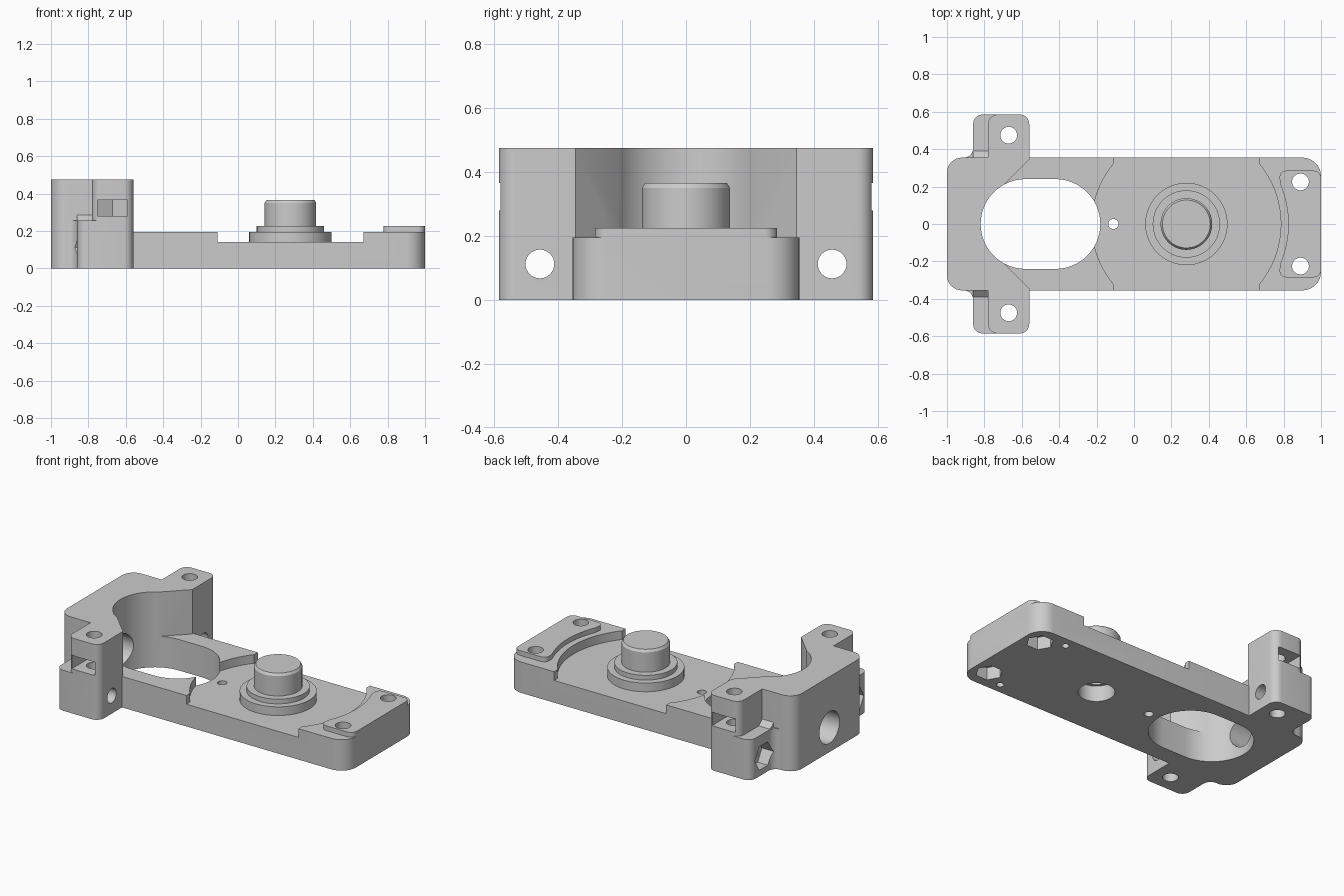
import bpy, bmesh, math
from mathutils import Vector

cube = bpy.data.objects.get("Cube")
if cube:
    bpy.data.objects.remove(cube, do_unlink=True)

grey = bpy.data.materials.new("machined_grey")
grey.use_nodes = True
colour = (0.6, 0.6, 0.6, 1)
grey.diffuse_color = colour
grey.node_tree.nodes["Principled BSDF"].inputs["Base Color"].default_value = colour

HUB_X = 0.28
SIDE = 0.355      # half width of the plate
EAR_Y = 0.585     # outer face of the ears


def make(name, bm):
    bmesh.ops.recalc_face_normals(bm, faces=bm.faces)
    mesh = bpy.data.meshes.new(name)
    bm.to_mesh(mesh)
    bm.free()
    ob = bpy.data.objects.new(name, mesh)
    ob.data.materials.append(grey)
    bpy.context.collection.objects.link(ob)
    return ob


def prism(name, pts, low, high, axis="z"):
    """Extrude a flat outline along z, or a (y, z) outline along x."""
    bm = bmesh.new()
    rings = []
    for h in (low, high):
        rings.append([bm.verts.new((p[0], p[1], h) if axis == "z" else (h, p[0], p[1])) for p in pts])
    bm.faces.new(rings[0])
    bm.faces.new(rings[1])
    n = len(pts)
    for i in range(n):
        j = (i + 1) % n
        bm.faces.new((rings[0][i], rings[0][j], rings[1][j], rings[1][i]))
    return make(name, bm)


def lathe(name, profile, x, n=64):
    """Stack circles of (radius, height) into a solid of revolution."""
    bm = bmesh.new()
    rings = [[bm.verts.new((px, py, z)) for px, py in circle(x, 0, r, n)] for r, z in profile]
    bm.faces.new(rings[0])
    bm.faces.new(rings[-1])
    for a, b in zip(rings, rings[1:]):
        for i in range(n):
            j = (i + 1) % n
            bm.faces.new((a[i], a[j], b[j], b[i]))
    return make(name, bm)


def arc(cx, cy, r, start, end, n=32):
    angles = [math.radians(start + (end - start) * i / n) for i in range(n + 1)]
    return [(cx + r * math.cos(a), cy + r * math.sin(a)) for a in angles]


def circle(cx, cy, r, n=32):
    return arc(cx, cy, r, 0, 360, n)[:-1]


def rounded(corners, n=8):
    """Round each (x, y, radius) corner of an outline."""
    out = []
    for i, (x, y, r) in enumerate(corners):
        p = Vector((x, y))
        if r == 0:
            out.append((x, y))
            continue
        a = (Vector(corners[i - 1][:2]) - p).normalized()
        b = (Vector(corners[(i + 1) % len(corners)][:2]) - p).normalized()
        half = a.angle(b) / 2
        centre = p + (a + b).normalized() * r / math.sin(half)
        da = p + a * r / math.tan(half) - centre
        db = p + b * r / math.tan(half) - centre
        for k in range(n + 1):
            spoke = da.normalized().slerp(db.normalized(), k / n)
            out.append(tuple(centre + spoke * r))
    return out


def mirrored(half):
    """Complete an outline across the x axis."""
    return half + [(x, -y, r) for x, y, r in reversed(half)]


def flip(pts, s):
    return [(x, y * s) for x, y in pts]


def combine(target, tool, operation):
    mod = target.modifiers.new(tool.name, "BOOLEAN")
    mod.object = tool
    mod.operation = operation
    mod.solver = "EXACT"
    bpy.context.view_layer.objects.active = target
    bpy.ops.object.modifier_apply(modifier=mod.name)
    bpy.data.objects.remove(tool, do_unlink=True)


# base plate with its circular recess
body = prism("bearing_bracket", rounded(mirrored([(-0.8, SIDE, 0), (1, SIDE, 0.1)])), 0, 0.195)
right = arc(HUB_X, 0, 0.505, -39.3, 39.3)
left = arc(HUB_X, 0, 0.505, 140.7, 219.3)
edge = 0.391
recess = ([(HUB_X + edge, -0.45)] + right + [(HUB_X + edge, 0.45), (HUB_X - edge, 0.45)]
          + left + [(HUB_X - edge, -0.45)])
combine(body, prism("recess", recess, 0.14, 0.6), "DIFFERENCE")


# upright clamp block with ears, wider at the foot
def block_outline(ear_x, fillet):
    return rounded(mirrored([(-0.73, 0.175, 0), (-0.56, 0.345, 0), (-0.56, EAR_Y, 0.05),
                             (ear_x, EAR_Y, 0.05), (ear_x, SIDE, fillet), (-1, SIDE, 0.08)]))


combine(body, prism("block_foot", block_outline(-0.86, 0.05), 0, 0.255), "UNION")
combine(body, prism("block_upper", block_outline(-0.78, 0), 0, 0.475), "UNION")
for s in (1, -1):
    wedge = [(s * 0.34, 0.24), (s * 0.39, 0.24), (s * 0.39, 0.255), (s * 0.355, 0.285), (s * 0.34, 0.285)]
    combine(body, prism("step_wedge", wedge, -0.86, -0.77, "x"), "UNION")

# raised end pad
pad = [(x, y, 0) for x, y in arc(HUB_X, 0, 0.545, -23, 23)]
pad += [(0.775, 0.285, 0.035), (1, 0.285, 0.04), (1, -0.285, 0.04), (0.775, -0.285, 0.035)]
combine(body, prism("end_pad", rounded(pad), 0.17, 0.225), "UNION")

# stepped hub
hub = [(0.22, 0.1), (0.22, 0.195), (0.18, 0.195), (0.18, 0.225), (0.138, 0.225),
       (0.138, 0.35), (0.128, 0.365)]
combine(body, lathe("hub", hub, HUB_X), "UNION")

# cuts on the centre line
stadium = arc(-0.58, 0, 0.24, 90, 270) + arc(-0.42, 0, 0.24, -90, 90)
cuts = [
    prism("opening", stadium, -0.1, 0.6),
    lathe("hub_bore", [(0.105, -0.1), (0.105, 0.1), (0.085, 0.1), (0.085, 0.6)], HUB_X),
    prism("pin_hole", circle(-0.11, 0, 0.027), -0.1, 0.6),
    prism("end_hole", circle(0, 0.155, 0.1), -1.1, -0.6, "x"),
]
# cuts that repeat on both sides
slot = [(-0.75, 0.43), (-0.67, 0.385), (-0.59, 0.43), (-0.59, 0.7), (-0.75, 0.7)]
for s in (1, -1):
    cuts += [
        prism("pad_hole", circle(0.89, s * 0.225, 0.045), -0.1, 0.6),
        prism("pad_nut", circle(0.89, s * 0.225, 0.08, 6), -0.1, 0.08),
        prism("blind_hole", circle(0.755, s * 0.29, 0.022, 20), -0.1, 0.1),
        prism("ear_hole", circle(-0.67, s * 0.475, 0.045), -0.1, 0.6),
        prism("ear_slot", flip(slot, s), 0.28, 0.365),
        prism("clamp_hole", circle(s * 0.457, 0.112, 0.045), -1.1, -0.4, "x"),
        prism("clamp_nut", circle(s * 0.457, 0.112, 0.085, 6), -0.95, -0.79, "x"),
    ]
for cut in cuts:
    combine(body, cut, "DIFFERENCE")

# smooth round walls, sharp edges
bpy.ops.object.select_all(action="DESELECT")
body.select_set(True)
bpy.context.view_layer.objects.active = body
bpy.ops.object.shade_smooth_by_angle(angle=math.radians(30))
